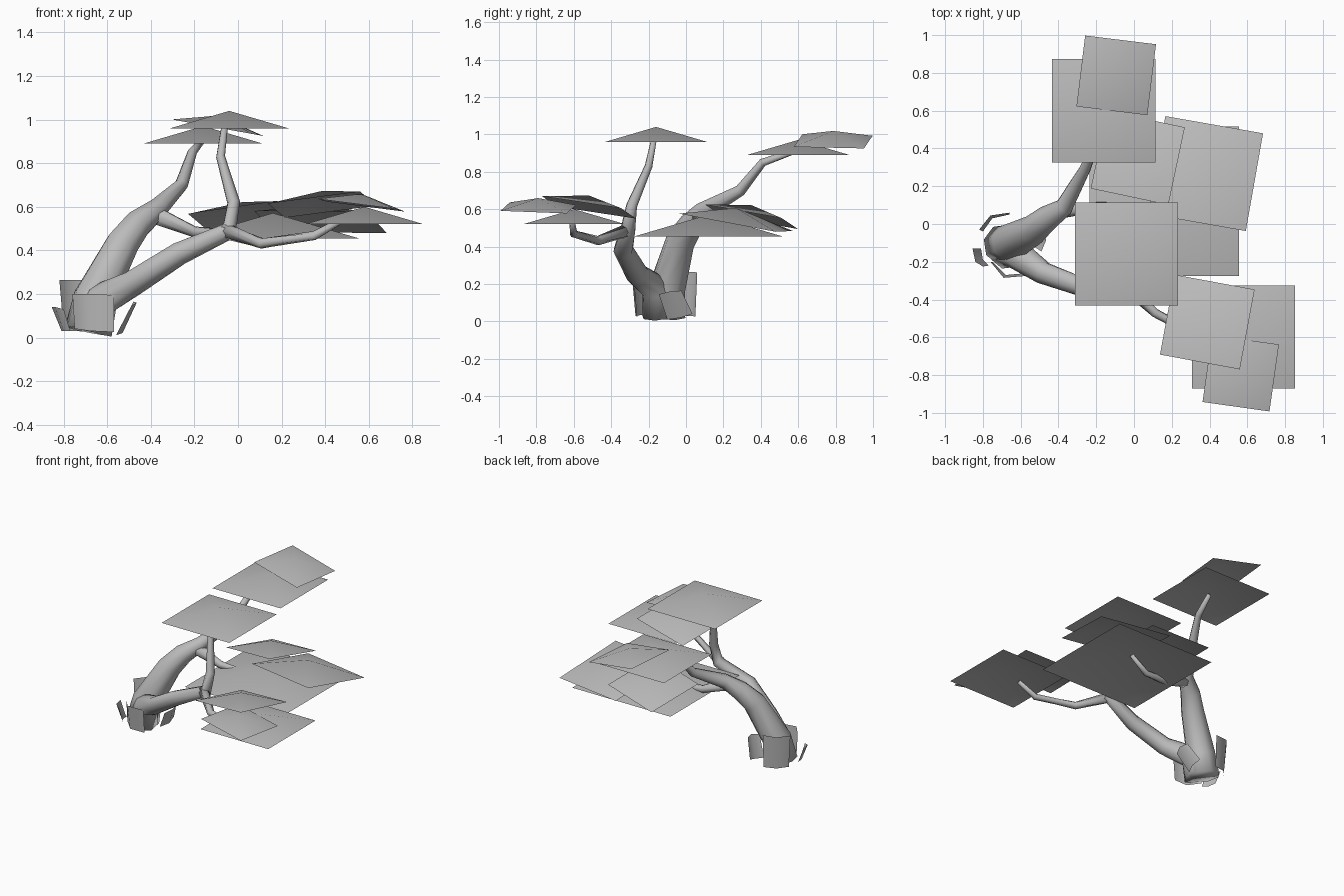
import bpy, bmesh, math
from mathutils import Vector, Matrix

if "Cube" in bpy.data.objects:
    bpy.data.objects.remove(bpy.data.objects["Cube"])

grey = bpy.data.materials.new("plain grey")
grey.use_nodes = True
grey.diffuse_color = (0.5, 0.5, 0.5, 1)
grey.node_tree.nodes["Principled BSDF"].inputs["Base Color"].default_value = (0.5, 0.5, 0.5, 1)


def finish(name, bm):
    mesh = bpy.data.meshes.new(name)
    for f in bm.faces:
        f.smooth = True
    bm.to_mesh(mesh)
    bm.free()
    mesh.materials.append(grey)
    obj = bpy.data.objects.new(name, mesh)
    bpy.context.collection.objects.link(obj)
    return obj


def limb(name, path, sides=8):
    """Tapered tube through (x, y, z, radius) points."""
    bm = bmesh.new()
    pts = [Vector(p[:3]) for p in path]
    rings = []
    for i, p in enumerate(pts):
        d = (pts[min(i + 1, len(pts) - 1)] - pts[max(i - 1, 0)]).normalized()
        u = d.cross(Vector((0.5, -0.8, 0.1))).normalized()
        v = d.cross(u)
        ring = []
        for k in range(sides):
            a = math.tau * k / sides
            ring.append(bm.verts.new(p + path[i][3] * (u * math.cos(a) + v * math.sin(a))))
        rings.append(ring)
    for a, b in zip(rings, rings[1:]):
        for k in range(sides):
            n = (k + 1) % sides
            bm.faces.new((a[k], a[n], b[n], b[k]))
    bm.faces.new(rings[0][::-1])
    bm.faces.new(rings[-1])
    bmesh.ops.recalc_face_normals(bm, faces=bm.faces)
    return finish(name, bm)


def canopy(name, centre, size, turn=0, slope=(0, 0)):
    """Open shallow pyramid; slope is the rise of its base along x and y."""
    bm = bmesh.new()
    c = Vector(centre)
    rot = Matrix.Rotation(math.radians(turn), 3, 'Z')
    rim = []
    for sx, sy in ((-1, -1), (1, -1), (1, 1), (-1, 1)):
        o = rot @ Vector((sx * size / 2, sy * size / 2, 0))
        o.z = o.x * slope[0] + o.y * slope[1]
        rim.append(bm.verts.new(c + o))
    top = bm.verts.new(c + Vector((0, 0, size * 0.147)))
    for k in range(4):
        bm.faces.new((rim[k], rim[(k + 1) % 4], top))
    return finish(name, bm)


def bark_plate(name, bottom, top):
    """Bent single-sided sheet between two short edges."""
    bm = bmesh.new()
    lo = [bm.verts.new(p) for p in bottom]
    hi = [bm.verts.new(p) for p in top]
    for k in range(len(lo) - 1):
        bm.faces.new((lo[k], lo[k + 1], hi[k + 1], hi[k]))
    return finish(name, bm)


# Trunk and limbs
limb("rear_trunk", [(-.69, -.11, .03, .11), (-.66, -.1, .18, .1), (-.53, -.03, .43, .08),
                    (-.46, .03, .52, .068), (-.37, .09, .59, .05), (-.26, .29, .7, .031),
                    (-.21, .41, .85, .022), (-.16, .58, .91, .015)])
limb("rear_side_twig", [(-.4, .07, .57, .045), (-.2, .09, .485, .026), (-.02, .1, .475, .02),
                        (.12, .12, .55, .014)])
limb("front_trunk", [(-.67, -.14, .04, .1), (-.62, -.16, .18, .08), (-.48, -.26, .25, .062),
                     (-.27, -.335, .385, .054), (-.04, -.31, .49, .042), (-.02, -.29, .62, .03),
                     (-.08, -.2, .83, .021), (-.06, -.17, .98, .015)])
limb("front_side_twig", [(-.06, -.31, .49, .038), (.11, -.47, .432, .025), (.35, -.6, .468, .021),
                         (.48, -.61, .54, .014)])

# Leaf canopies: centre of the base, width, turn, slope
canopy("upper_canopy", (-.04, -.16, .96), .545)
canopy("rear_canopy", (-.16, .6, .89), .548)
canopy("rear_top_canopy", (-.094, .787, .963), .378, -7, (-.18, .0))
canopy("middle_canopy", (.16, .12, .455), .79)
canopy("middle_right_canopy", (.379, .267, .53), .525, -10, (-.04, -.18))
canopy("middle_left_canopy", (.02, .35, .56), .42, -12, (.1, -.2))
canopy("front_canopy", (.58, -.598, .52), .545)
canopy("front_left_canopy", (.388, -.519, .61), .43, -10.5, (.1, -.17))
canopy("front_tip_canopy", (.565, -.79, .607), .358, -8, (-.13, -.02))

# Loose bark plates around the foot
bark_plate("front_bark", [(-.75, -.2, .04), (-.68, -.27, .03), (-.57, -.26, .025)],
           [(-.76, -.2, .2), (-.69, -.285, .2), (-.57, -.275, .195)])
bark_plate("rear_bark", [(-.66, .05, .025), (-.75, .03, .03), (-.8, -.04, .03)],
           [(-.66, .06, .26), (-.76, .045, .265), (-.82, -.03, .265)])
bark_plate("outer_bark", [(-.81, -.13, .03), (-.8, -.19, .03), (-.77, -.22, .03)],
           [(-.855, -.13, .14), (-.84, -.2, .14), (-.8, -.225, .13)])
bark_plate("inner_bark", [(-.56, -.1, .01), (-.53, -.03, .02), (-.54, .035, .04)],
           [(-.49, -.145, .145), (-.465, -.085, .16), (-.48, -.025, .165)])
